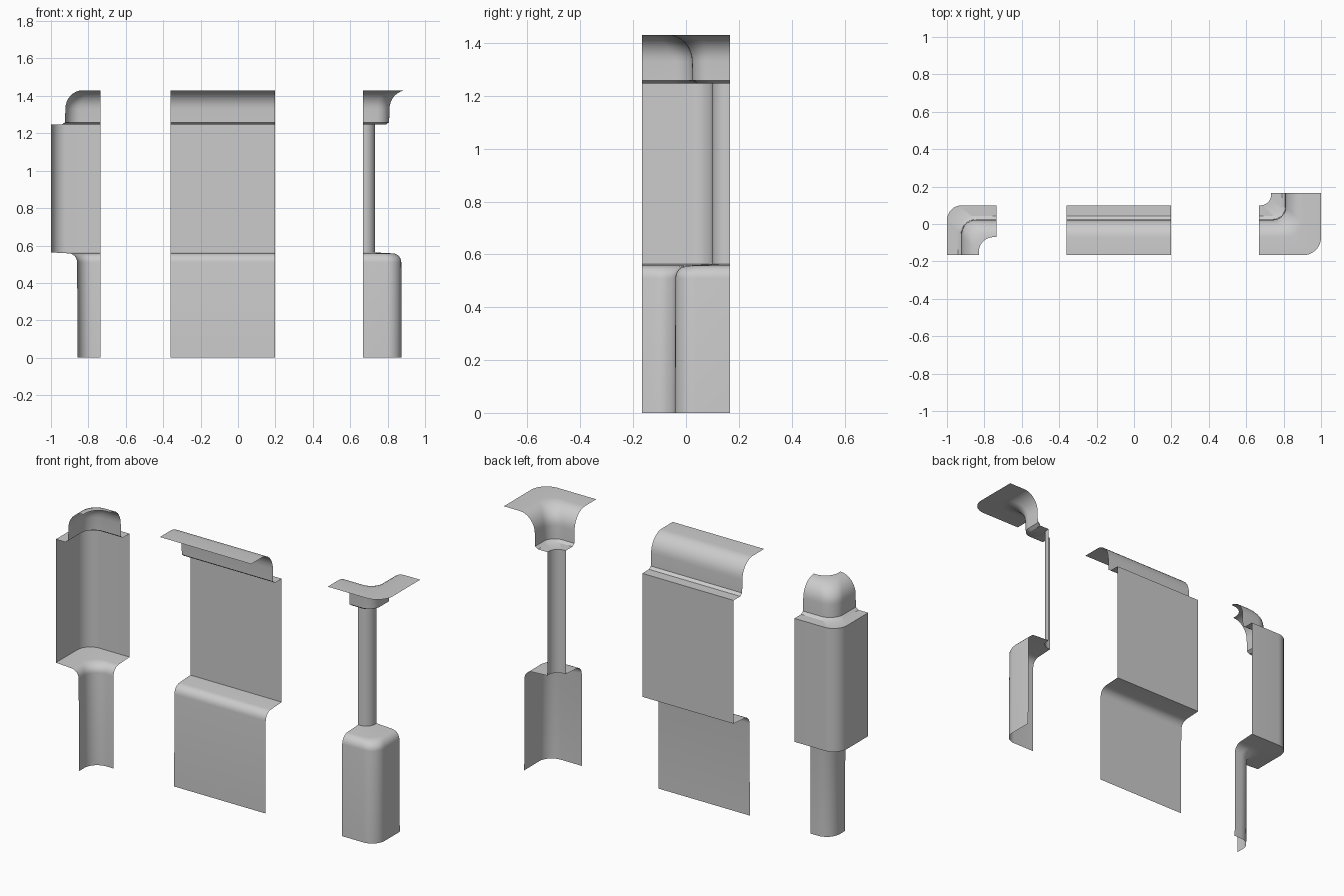
import bpy, math
from mathutils import Vector

if "Cube" in bpy.data.objects:
    bpy.data.objects.remove(bpy.data.objects["Cube"])

# shared moulding cross-section (y, z), from the floor up; the front is -y
def arc(cy, cz, ry, rz, a0, a1, n):
    return [(cy + ry * math.cos(math.radians(a0 + (a1 - a0) * i / n)),
             cz + rz * math.sin(math.radians(a0 + (a1 - a0) * i / n))) for i in range(n + 1)]

END = 0.167
profile = [(-0.042, 0.0)]
profile += arc(0.006, 0.51, 0.046, 0.048, 180, 90, 6)      # rounded dado shoulder
profile += [(0.10, 0.563), (0.10, 1.247)]                  # ledge and wall panel
profile += [(0.042, 1.247), (0.025, 1.259)]                # underside and chamfer
cove = arc(-0.07, 1.33, 0.093, 0.10, 0, 90, 8)             # cornice cove
profile += cove
lip = [(-END, 1.43)]                                       # flat cornice lip


def sweep(name, section, path):
    """Skin one row of points per profile point."""
    rows = [[(p[0], p[1], z) for p in path(y)] for y, z in section]
    n = len(rows[0])
    verts = [v for r in rows for v in r]
    faces = [(i * n + j, i * n + j + 1, (i + 1) * n + j + 1, (i + 1) * n + j)
             for i in range(len(rows) - 1) for j in range(n - 1)]
    me = bpy.data.meshes.new(name)
    me.from_pydata(verts, [], faces)
    me.update()
    ob = bpy.data.objects.new(name, me)
    bpy.context.collection.objects.link(ob)
    bpy.ops.object.select_all(action='DESELECT')
    ob.select_set(True)
    bpy.context.view_layer.objects.active = ob
    bpy.ops.object.shade_smooth_by_angle(angle=math.radians(30))
    return ob


def rounded_corner(a, c, b, r, n=8):
    """Path a-c-b with a right angle at c rounded by radius r."""
    a, c, b = Vector(a), Vector(c), Vector(b)
    u, v = (a - c).normalized(), (b - c).normalized()
    o = c + (u + v) * r
    pts = [a]
    for i in range(n + 1):
        t = math.pi / 2 * i / n
        pts.append(o - v * r * math.cos(t) - u * r * math.sin(t))
    return pts + [b]


# straight wall section
sweep("straight_wall", profile + lip, lambda y: [(-0.362, y), (0.198, y)])

# inside corner, without the flat lip
sweep("inside_corner_wall", profile,
      lambda y: rounded_corner((-0.90 - y, -END), (-0.90 - y, y), (-0.735, y), 0.08))

# outside corner
sweep("outside_corner_wall", profile + lip,
      lambda y: rounded_corner((0.667, y), (0.833 - y, y), (0.833 - y, END), 0.07 - 0.15 * y))
